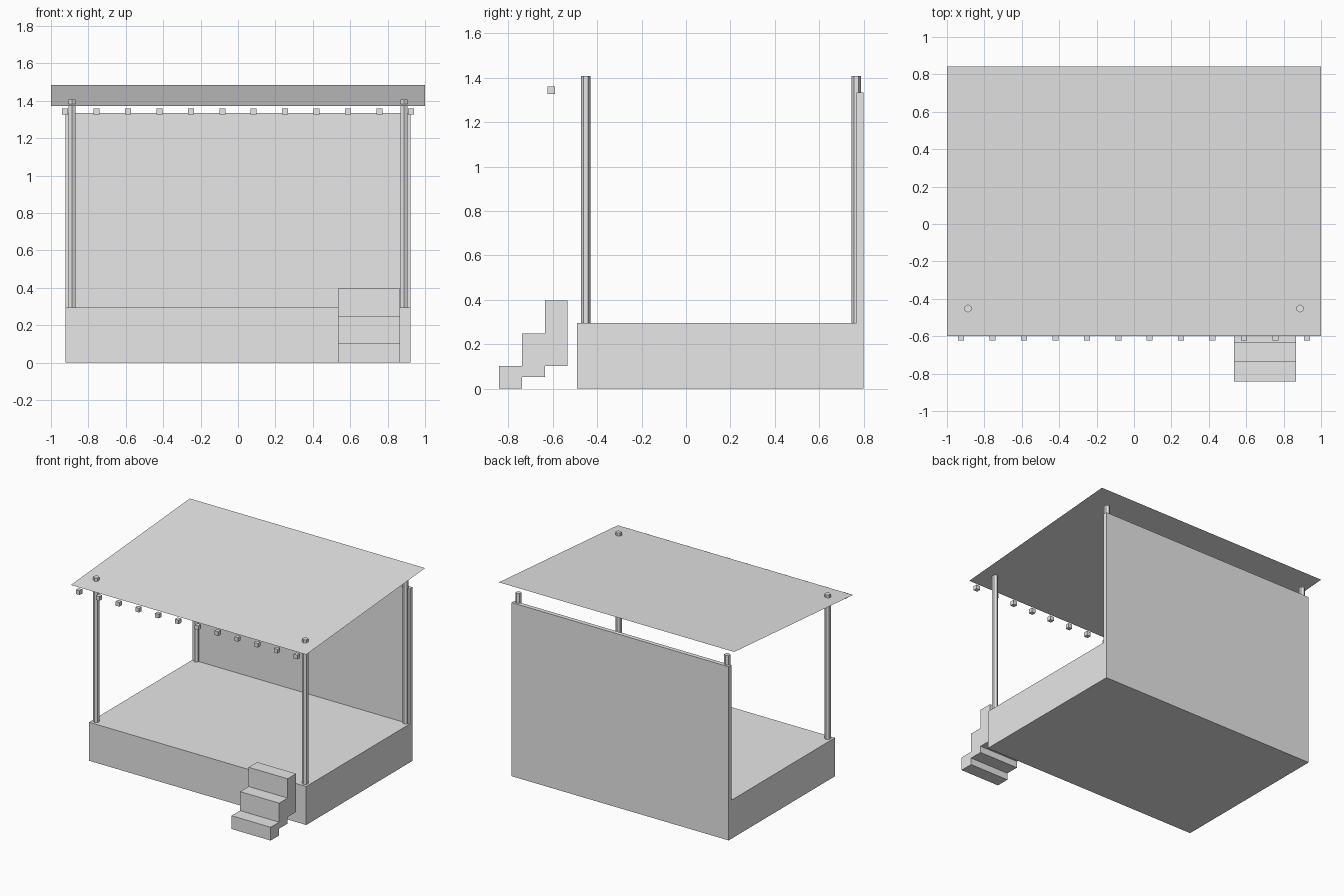
import bpy, bmesh
from mathutils import Matrix

if "Cube" in bpy.data.objects:
    bpy.data.objects.remove(bpy.data.objects["Cube"])

grey = bpy.data.materials.new("plain grey")
grey.diffuse_color = (0.8, 0.8, 0.8, 1)
grey.use_nodes = True
grey.node_tree.nodes["Principled BSDF"].inputs["Base Color"].default_value = grey.diffuse_color


def finish(name, bm):
    bmesh.ops.recalc_face_normals(bm, faces=bm.faces[:])
    mesh = bpy.data.meshes.new(name)
    bm.to_mesh(mesh)
    bm.free()
    mesh.materials.append(grey)
    obj = bpy.data.objects.new(name, mesh)
    bpy.context.collection.objects.link(obj)
    return obj


def box(name, x0, x1, y0, y1, z0, z1):
    bm = bmesh.new()
    centre = ((x0 + x1) / 2, (y0 + y1) / 2, (z0 + z1) / 2)
    size = (x1 - x0, y1 - y0, z1 - z0, 1)
    bmesh.ops.create_cube(bm, size=1, matrix=Matrix.Translation(centre) @ Matrix.Diagonal(size))
    return finish(name, bm)


# Platform and back wall: one L-shaped side profile swept across the width
BACK, WALL, FLOOR = 0.80, 0.767, 0.296
profile = [(-0.49, 0), (BACK, 0), (BACK, 1.334), (WALL, 1.334), (WALL, FLOOR), (-0.49, FLOOR)]
bm = bmesh.new()
face = bm.faces.new([bm.verts.new((-0.923, y, z)) for y, z in profile])
swept = bmesh.ops.extrude_face_region(bm, geom=[face])
bmesh.ops.translate(bm, vec=(1.846, 0, 0),
                    verts=[v for v in swept["geom"] if isinstance(v, bmesh.types.BMVert)])
finish("platform_and_back_wall", bm)

# Six-sided posts at the corners, the back pair half sunk into the wall
for row, y in (("front", -0.452), ("back", 0.767)):
    for side, x in (("left", -0.888), ("right", 0.888)):
        bm = bmesh.new()
        bmesh.ops.create_cone(bm, cap_ends=True, segments=6, radius1=0.0215, radius2=0.0215,
                              depth=1.408 - FLOOR,
                              matrix=Matrix.Translation((x, y, (1.408 + FLOOR) / 2)))
        finish(f"{row}_{side}_post", bm)

# Thin sheet roof, sloping down to the front
bm = bmesh.new()
bm.faces.new([bm.verts.new(p) for p in
              ((-1, -0.6, 1.372), (1, -0.6, 1.372), (1, 0.843, 1.485), (-1, 0.843, 1.485))])
roof = finish("roof", bm)
if roof.data.polygons[0].normal.z < 0:
    roof.data.flip_normals()

# Row of small lamps under the front eave
for i in range(12):
    x = -0.925 + i * 1.85 / 11
    box(f"lamp_{i + 1}", x - 0.016, x + 0.016, -0.623, -0.591, 1.328, 1.36)

# Three steps leading up to the platform
for i, (z0, z1) in enumerate(((0, 0.102), (0.052, 0.248), (0.102, 0.396))):
    y = -0.842 + i * 0.103
    box(f"step_{i + 1}", 0.535, 0.867, y, y + 0.103, z0, z1)
